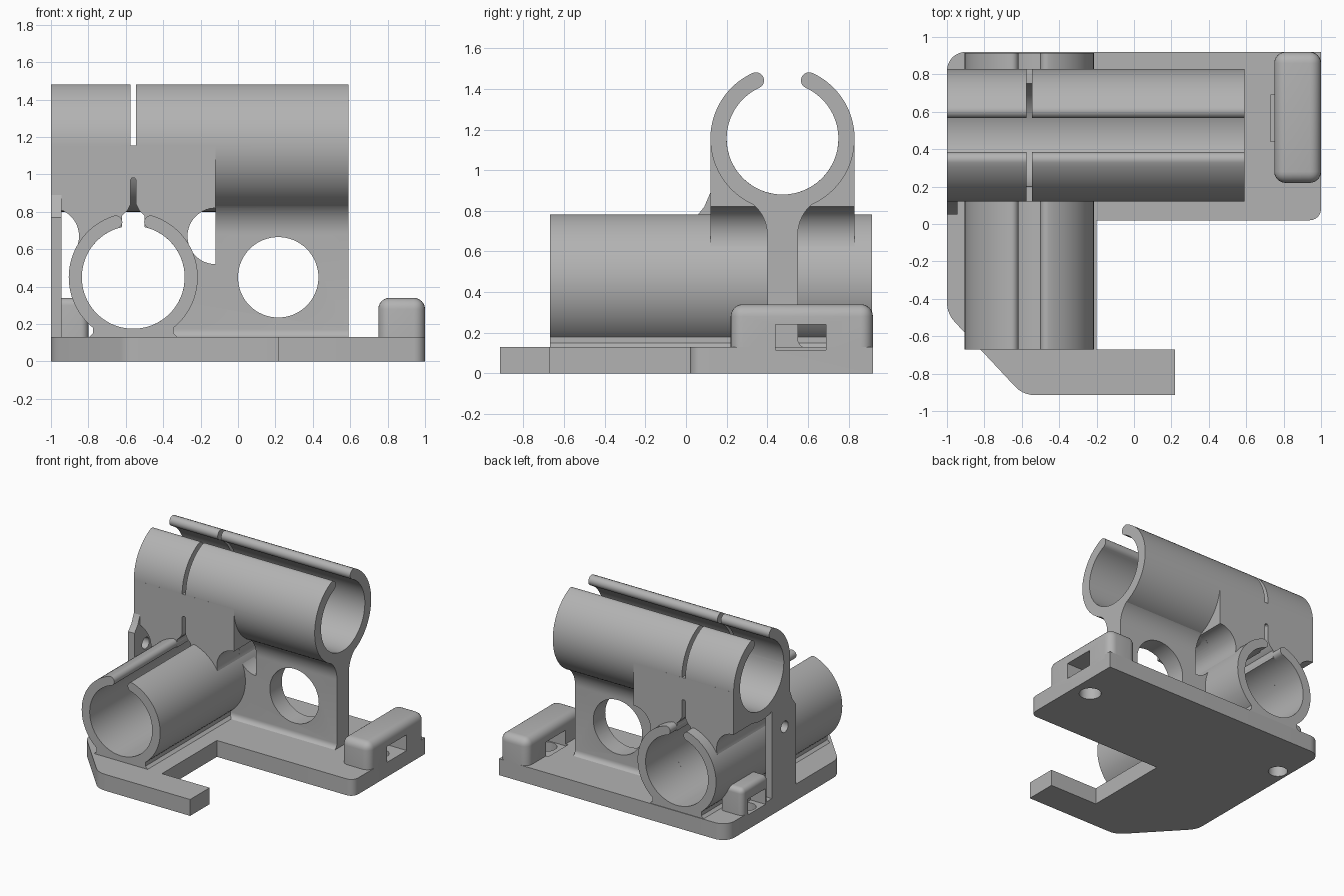
import bpy, bmesh, math
from mathutils import Vector

if "Cube" in bpy.data.objects:
    bpy.data.objects.remove(bpy.data.objects["Cube"])

grey = bpy.data.materials.new("plain grey")
grey.use_nodes = True
grey.diffuse_color = (0.45, 0.45, 0.45, 1)
grey.node_tree.nodes["Principled BSDF"].inputs["Base Color"].default_value = (0.45, 0.45, 0.45, 1)


def arc(cx, cy, r, a0, a1, n=12):
    angles = [math.radians(a0 + (a1 - a0) * i / n) for i in range(n + 1)]
    return [(cx + r * math.cos(a), cy + r * math.sin(a)) for a in angles]


def circle(cx, cy, r, n=64):
    return arc(cx, cy, r, 0, 360, n)[:-1]


def rect(x0, x1, y0, y1):
    return [(x0, y0), (x1, y0), (x1, y1), (x0, y1)]


def mirrored(half, centre):
    """Close a half profile of (offset, height) points about a centre line."""
    return [(centre + d, h) for d, h in half] + [(centre - d, h) for d, h in reversed(half)]


def prism(name, pts, axis, lo, hi, round_edges=0):
    place = {"x": lambda u, v, w: (w, u, v),
             "y": lambda u, v, w: (u, w, v),
             "z": lambda u, v, w: (u, v, w)}[axis]
    bm = bmesh.new()
    ends = [[bm.verts.new(place(u, v, w)) for u, v in pts] for w in (lo, hi)]
    for ring in ends:
        bm.faces.new(ring)
    n = len(pts)
    for i in range(n):
        j = (i + 1) % n
        bm.faces.new((ends[0][i], ends[0][j], ends[1][j], ends[1][i]))
    bmesh.ops.recalc_face_normals(bm, faces=bm.faces)
    if round_edges:
        floor = min(v.co.z for v in bm.verts)
        edges = [e for e in bm.edges if max(v.co.z for v in e.verts) > floor + 0.01]
        bmesh.ops.bevel(bm, geom=edges, offset=round_edges, segments=6,
                        profile=0.5, affect="EDGES")
    mesh = bpy.data.meshes.new(name)
    bm.to_mesh(mesh)
    bm.free()
    mesh.materials.append(grey)
    obj = bpy.data.objects.new(name, mesh)
    bpy.context.collection.objects.link(obj)
    return obj


def activate(obj):
    bpy.ops.object.select_all(action="DESELECT")
    obj.select_set(True)
    bpy.context.view_layer.objects.active = obj


def cut(obj, *cutters):
    """Subtract each prism description from the part."""
    for pts, axis, lo, hi in cutters:
        tool = prism("cutter", pts, axis, lo, hi)
        tool.hide_render = True
        mod = obj.modifiers.new("cut", "BOOLEAN")
        mod.operation, mod.solver, mod.object = "DIFFERENCE", "EXACT", tool
        activate(obj)
        bpy.ops.object.modifier_apply(modifier=mod.name)
        bpy.data.objects.remove(tool)


def clip_profile(cx, cy, outer, inner, gap):
    """Open ring with rounded lips, opening upward."""
    mid, lip = (outer + inner) / 2, (outer - inner) / 2
    s, e = 90 + gap, 450 - gap
    end = arc(cx, cy, mid, e, e, 1)[0]
    start = arc(cx, cy, mid, s, s, 1)[0]
    return (arc(cx, cy, outer, s, e, 72) + arc(*end, lip, e, e + 180, 10)[1:-1]
            + arc(cx, cy, inner, e, s, 72) + arc(*start, lip, s + 180, s + 360, 10)[1:-1])


# Clip centres and shared cutters
UY, UZ = 0.475, 1.155
LX, LZ = -0.56, 0.45
upper_bore = (circle(UY, UZ, 0.275), "x", -1.2, 0.8)
lower_bore = (circle(LX, LZ, 0.275), "y", -1, 1.2)
lower_gap = (mirrored([(0.06, 0.6), (0.06, 0.78), (0.03, 0.81), (0.015, 0.84),
                       (0.015, 0.97), (0.008, 0.98)], LX), "y", -1, 1.2)
right_window = (rect(0.44, 0.69, 0.115, 0.24), "x", 0.73, 1.1)
left_window = (rect(0.43, 0.65, 0.115, 0.24), "x", -1.1, -0.87)
right_screw = (circle(0.86, 0.53, 0.08, 32), "z", -0.1, 0.2)
left_screw = (circle(-0.91, 0.54, 0.07, 32), "z", -0.1, 0.2)

# Base plate with front arm
outline = (arc(0.94, 0.08, 0.06, 270, 360, 6) + [(1, 0.92)]
           + arc(-0.9, 0.82, 0.1, 90, 180, 8)
           + arc(-0.85, -0.42, 0.15, 180, 225, 5)
           + arc(-0.53, -0.77, 0.145, 225, 270, 5)
           + [(0.22, -0.915), (0.22, -0.67), (-0.2, -0.67), (-0.2, 0.02)])
base = prism("base_plate", outline, "z", 0, 0.13)
cut(base, right_window, left_window, right_screw, left_screw)

# Upper clip along x with a slit
upper = prism("upper_clip", clip_profile(UY, UZ, 0.355, 0.275, 24.5), "x", -1, 0.59)
cut(upper, (rect(LX - 0.015, LX + 0.015, UZ, 2), "y", -1, 1.2))

# Lower clip along y and its foot
lower = prism("lower_clip", clip_profile(LX, LZ, 0.345, 0.275, 17.5), "y", -0.67, 0.915)
foot_half = ([(0.25, 0.12), (0.235, 0.13), (0.215, 0.15), (0.215, 0.18), (0.25, 0.22)]
             + arc(0, LZ, 0.31, -44, -88, 8))
foot = prism("lower_clip_foot", mirrored(foot_half, LX), "y", -0.67, 0.915)

# Upright wall flaring into the upper clip
wall_half = (arc(0.12, 0.17, 0.045, 270, 180, 6) + arc(0.275, 0.68, 0.2, 180, 120, 12)
             + arc(0, UZ, 0.31, -60, -88, 8))
wall = prism("upright_wall", mirrored(wall_half, UY), "x", LX, 0.59)
cut(wall, lower_bore, lower_gap,
    (circle(0.215, 0.45, 0.215), "y", -1, 1.2),
    (arc(-0.12, 0.67, 0.15, 90, 270, 24), "y", -1, 1.2))

# Block joining the two clips, hollowed at both sides
block_half = arc(0.44, 0.67, 0.15, 200, 90, 16) + [(0.44, UZ)]
block = prism("clip_joining_block", mirrored(block_half, LX), "y", 0.12, 0.83)
cut(block, upper_bore, lower_bore, lower_gap)

# Thin side plate with a small hole
plate = prism("side_plate", [(0.05, 0.1), (0.35, 0.1), (0.35, 0.89), (0.12, 0.89),
                             (0.09, 0.82), (0.05, 0.77)], "x", -1, -0.945)
cut(plate, (circle(0.19, 0.64, 0.045, 32), "x", -1.1, -0.9))

# Strap tabs at both ends
right_tab = prism("right_tab", rect(0.75, 1, 0.22, 0.92), "z", 0.1, 0.34, 0.06)
cut(right_tab, right_window, right_screw)
left_tab = prism("left_tab", rect(-1, -0.8, 0.39, 0.72), "z", 0.1, 0.34, 0.04)
cut(left_tab, left_window, left_screw, lower_bore)

# Smooth the curved faces, keep edges crisp
for part in (base, upper, lower, foot, wall, block, plate, right_tab, left_tab):
    activate(part)
    bpy.ops.object.shade_smooth_by_angle(angle=math.radians(30))
